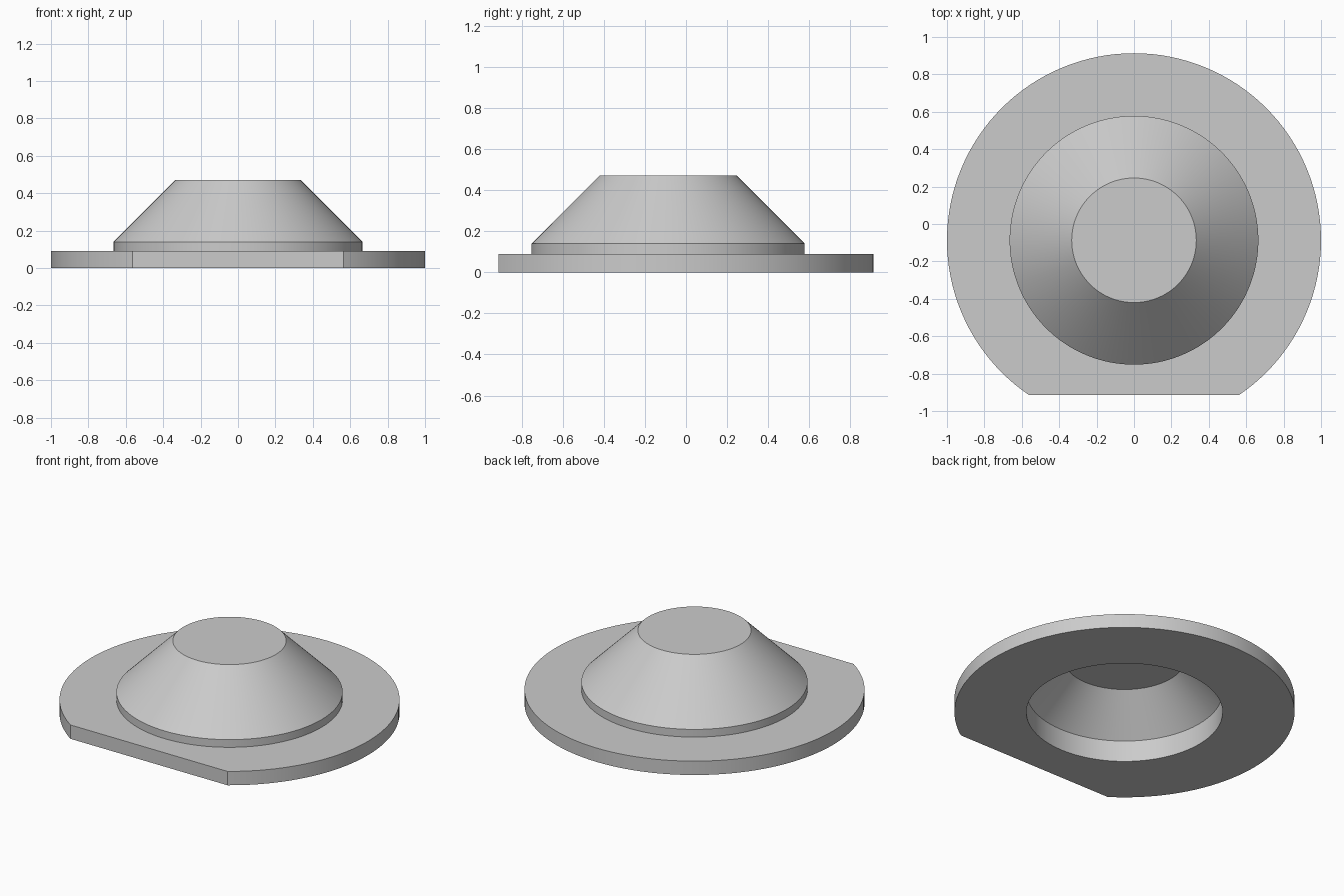
import bpy, bmesh, math
from mathutils import Vector

if "Cube" in bpy.data.objects:
    bpy.data.objects.remove(bpy.data.objects["Cube"])

SEGMENTS = 128
CENTRE_Y = -0.087   # axis of the round body
FLAT_Y = -0.913     # straight edge cut into the flange

# Closed half section (radius, height): outside from the top, then the hollow underside
profile = [
    (0, 0.472), (0.333, 0.472), (0.665, 0.14), (0.665, 0.09),
    (1.0, 0.09), (1.0, 0.0),
    (0.577, 0.0), (0.577, 0.138), (0.355, 0.36), (0, 0.36),
]

bm = bmesh.new()


def ring(r, z):
    if r == 0:
        return None
    return [bm.verts.new((r * math.cos(a), CENTRE_Y + r * math.sin(a), z))
            for a in (2 * math.pi * i / SEGMENTS for i in range(SEGMENTS))]


# Revolve the section; the two ends on the axis become flat caps
rings = [ring(r, z) for r, z in profile]
for a, b in zip(rings, rings[1:]):
    if a is None or b is None:
        bm.faces.new(a or b)
        continue
    for i in range(SEGMENTS):
        j = (i + 1) % SEGMENTS
        bm.faces.new((a[i], b[i], b[j], a[j]))

# Flat on the front of the flange
cut = bmesh.ops.bisect_plane(
    bm, geom=bm.verts[:] + bm.edges[:] + bm.faces[:], dist=1e-5,
    plane_co=Vector((0, FLAT_Y, 0)), plane_no=Vector((0, -1, 0)), clear_outer=True)
edges = [e for e in bm.edges if e.is_boundary]
bmesh.ops.contextual_create(bm, geom=edges)
bmesh.ops.recalc_face_normals(bm, faces=bm.faces[:])

mesh = bpy.data.meshes.new("flanged_cap")
bm.to_mesh(mesh)
bm.free()

grey = bpy.data.materials.new("light grey")
grey.diffuse_color = (0.6, 0.6, 0.6, 1)
grey.use_nodes = True
grey.node_tree.nodes["Principled BSDF"].inputs["Base Color"].default_value = grey.diffuse_color
mesh.materials.append(grey)

cap = bpy.data.objects.new("flanged_cap", mesh)
bpy.context.collection.objects.link(cap)
bpy.context.view_layer.objects.active = cap
cap.select_set(True)
bpy.ops.object.shade_smooth_by_angle(angle=math.radians(30))
